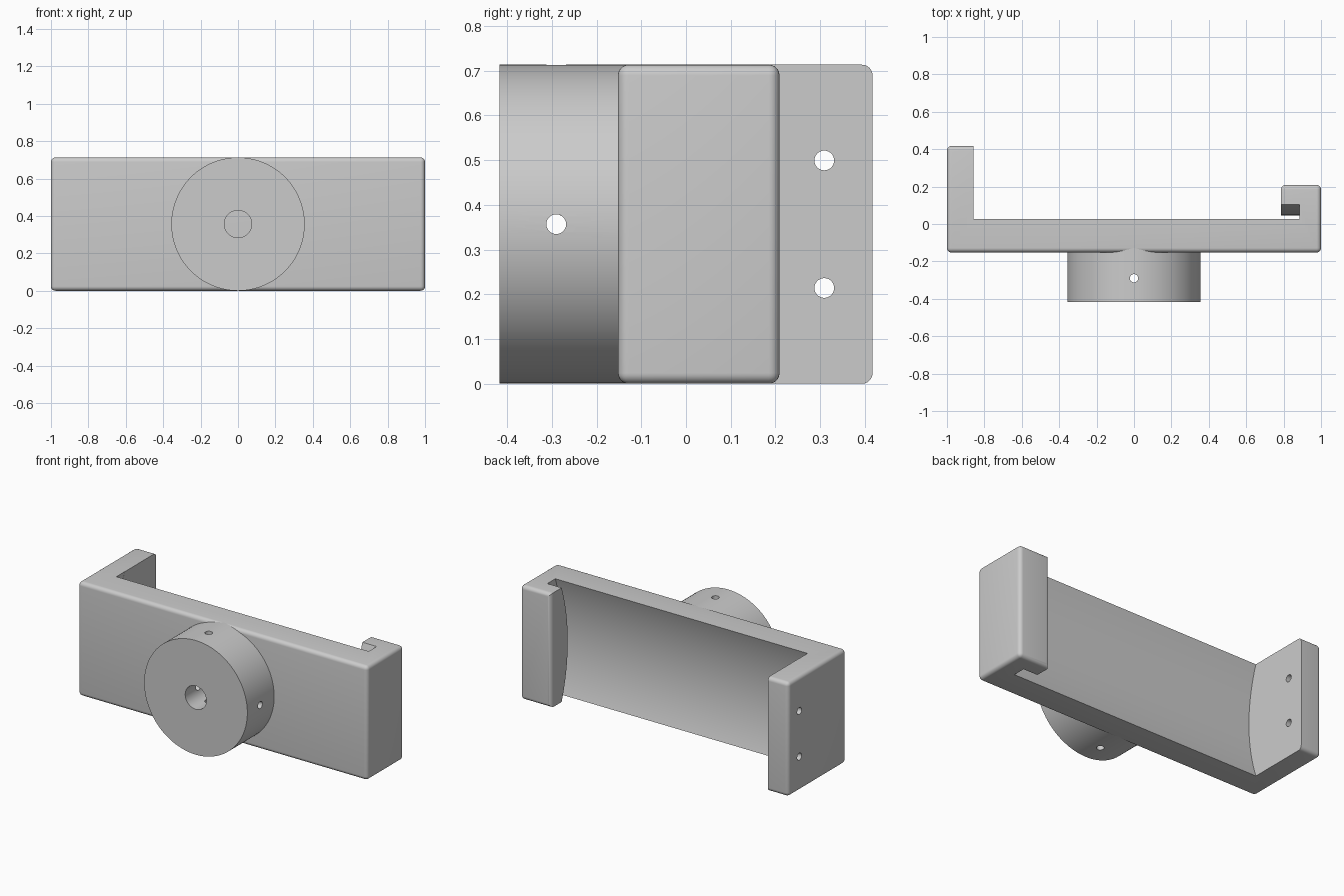
import bpy, bmesh, math
from mathutils import Matrix

if "Cube" in bpy.data.objects:
    bpy.data.objects.remove(bpy.data.objects["Cube"])

HEIGHT = 0.713
MID = HEIGHT / 2
FRONT, BACK, LIP_BACK = -0.152, 0.417, 0.209
WALL_IN, LIP_IN, SLOT_END = -0.858, 0.786, 0.885
FILLET = 0.024
HOLE = 0.022

grey = bpy.data.materials.new("light_grey")
grey.use_nodes = True
grey.diffuse_color = (0.6, 0.6, 0.6, 1)
grey.node_tree.nodes["Principled BSDF"].inputs["Base Color"].default_value = (0.6, 0.6, 0.6, 1)


def finish(name, bm):
    bmesh.ops.recalc_face_normals(bm, faces=bm.faces)
    mesh = bpy.data.meshes.new(name)
    bm.to_mesh(mesh)
    bm.free()
    mesh.materials.append(grey)
    obj = bpy.data.objects.new(name, mesh)
    bpy.context.collection.objects.link(obj)
    return obj


def prism(points, offset):
    """Extrude a closed outline along an offset vector."""
    bm = bmesh.new()
    face = bm.faces.new([bm.verts.new(p) for p in points])
    out = bmesh.ops.extrude_face_region(bm, geom=[face])
    moved = [v for v in out["geom"] if isinstance(v, bmesh.types.BMVert)]
    bmesh.ops.translate(bm, verts=moved, vec=offset)
    return bm


def rod(name, radius, length, centre, axis, sides=48):
    turn = {"X": Matrix.Rotation(math.pi / 2, 4, "Y"),
            "Y": Matrix.Rotation(math.pi / 2, 4, "X"),
            "Z": Matrix.Identity(4)}[axis]
    bm = bmesh.new()
    bmesh.ops.create_cone(bm, cap_ends=True, segments=sides, radius1=radius,
                          radius2=radius, depth=length,
                          matrix=Matrix.Translation(centre) @ turn)
    return finish(name, bm)


def select_only(obj):
    bpy.ops.object.select_all(action="DESELECT")
    obj.select_set(True)
    bpy.context.view_layer.objects.active = obj


def cut(obj, cutters):
    for cutter in cutters:
        cutter.hide_render = True
        select_only(obj)
        mod = obj.modifiers.new("cut", "BOOLEAN")
        mod.operation, mod.solver, mod.object = "DIFFERENCE", "EXACT", cutter
        bpy.ops.object.modifier_apply(modifier=mod.name)
        bpy.data.objects.remove(cutter)
    select_only(obj)
    bpy.ops.object.shade_smooth_by_angle(angle=math.radians(30))


# Bracket: plate with a long wall on one end and a short hooked lip on the other
outline = [(-1, FRONT), (1, FRONT), (1, LIP_BACK), (LIP_IN, LIP_BACK),
           (LIP_IN, 0.04), (WALL_IN, 0.04), (WALL_IN, BACK), (-1, BACK)]
bm = prism([(x, y, 0) for x, y in outline], (0, 0, HEIGHT))

# Round the outer edges only
rounded = [(-1, FRONT), (1, FRONT), (1, LIP_BACK), (LIP_IN, LIP_BACK), (-1, BACK)]


def near(a, b):
    return abs(a - b) < 1e-4


def is_outer(edge):
    a, b = (v.co for v in edge.verts)
    if not near(a.z, b.z):
        return any(near(a.x, x) and near(a.y, y) for x, y in rounded)
    return (near(a.x, b.x) and near(abs(a.x), 1)) or \
        (near(a.y, b.y) and any(near(a.y, y) for y in (FRONT, LIP_BACK, BACK)))


bmesh.ops.bevel(bm, geom=[e for e in bm.edges if is_outer(e)], offset=FILLET,
                segments=6, profile=0.5, affect="EDGES")
bracket = finish("bracket", bm)

# Curved channel and slot, bowed toward the front at mid height
EDGE_Y, SAG, GAP, STEPS = 0.026, 0.06, 0.079, 48
radius = (MID ** 2 + SAG ** 2) / (2 * SAG)
reach = math.asin((MID + 0.02) / radius)
arc = []
for i in range(STEPS + 1):
    t = reach * (2 * i / STEPS - 1)
    arc.append((EDGE_Y - SAG + radius * (1 - math.cos(t)), MID + radius * math.sin(t)))
band = arc + [(y + GAP, z) for y, z in reversed(arc)]
start = WALL_IN - 0.0005
channel = finish("channel_cutter",
                 prism([(start, y, z) for y, z in band], (SLOT_END - start, 0, 0)))
wall_holes = [rod("wall_hole_cutter", HOLE, 0.4, (-0.93, 0.309, MID + s * 0.1425), "X")
              for s in (-1, 1)]
cut(bracket, [channel] + wall_holes)

# Round boss on the front with a central bore and crossing pin holes
boss_end = -0.12
boss = rod("mount_boss", MID, BACK + boss_end, (0, (boss_end - BACK) / 2, MID), "Y", 128)
bore = rod("bore_cutter", 0.073, 1, (0, -0.29, MID), "Y", 64)
pins = [rod("pin_hole_cutter", HOLE, 1, (0, -0.29, MID), axis) for axis in "XZ"]
cut(boss, [bore] + pins)
